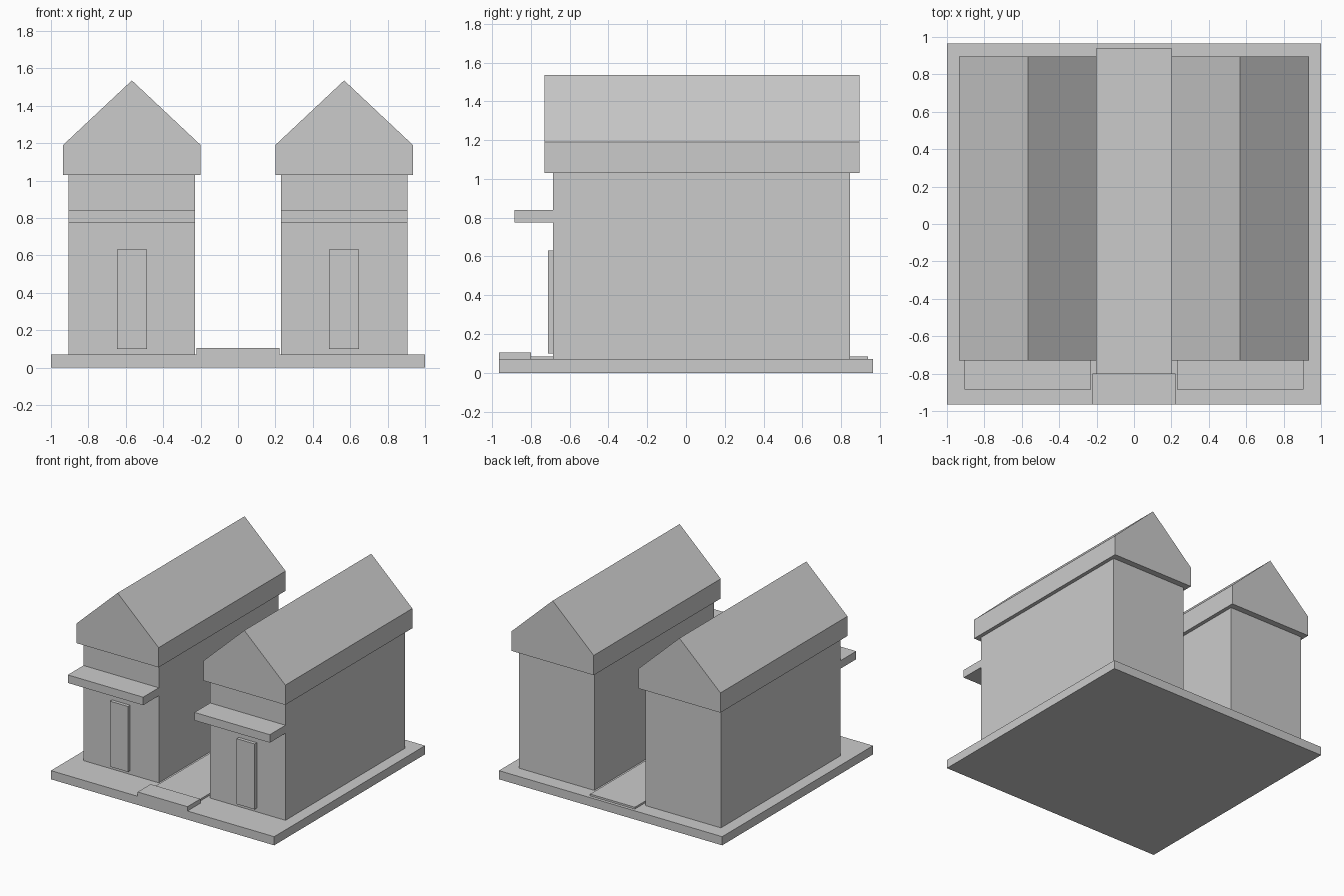
import bpy

if "Cube" in bpy.data.objects:
    bpy.data.objects.remove(bpy.data.objects["Cube"])


def prism(name, profile, y0, y1):
    """Extrude an x-z profile (counter-clockwise seen from the front) along y."""
    n = len(profile)
    verts = [(x, y, z) for y in (y0, y1) for x, z in profile]
    faces = [tuple(range(n)), tuple(reversed(range(n, 2 * n)))]
    faces += [(i, i + n, (i + 1) % n + n, (i + 1) % n) for i in range(n)]
    mesh = bpy.data.meshes.new(name)
    mesh.from_pydata(verts, [], faces)
    obj = bpy.data.objects.new(name, mesh)
    bpy.context.collection.objects.link(obj)
    return obj


def box(name, x0, x1, y0, y1, z0, z1):
    return prism(name, [(x0, z0), (x1, z0), (x1, z1), (x0, z1)], y0, y1)


# Ground slab, central walkway and entrance step
box("base_slab", -1, 1, -0.965, 0.965, 0, 0.07)
box("walkway", -0.2, 0.2, -0.80, 0.94, 0.07, 0.085)
box("entrance_step", -0.223, 0.223, -0.965, -0.80, 0.07, 0.105)

# One house on the right: walls, gable roof, canopy and door
house = [
    box("house_walls", 0.23, 0.905, -0.685, 0.845, 0.07, 1.03),
    prism("gable_roof", [(0.2, 1.03), (0.935, 1.03), (0.935, 1.19),
                         (0.5675, 1.535), (0.2, 1.19)], -0.73, 0.895),
    box("front_canopy", 0.23, 0.905, -0.885, -0.685, 0.775, 0.84),
    box("front_door", 0.487, 0.648, -0.712, -0.685, 0.10, 0.63),
]

# Mirror every house part across x = 0 for the left house
for part in house:
    mirror = part.modifiers.new("mirror", "MIRROR")
    mirror.use_axis[0] = True
    mirror.use_mirror_merge = False
